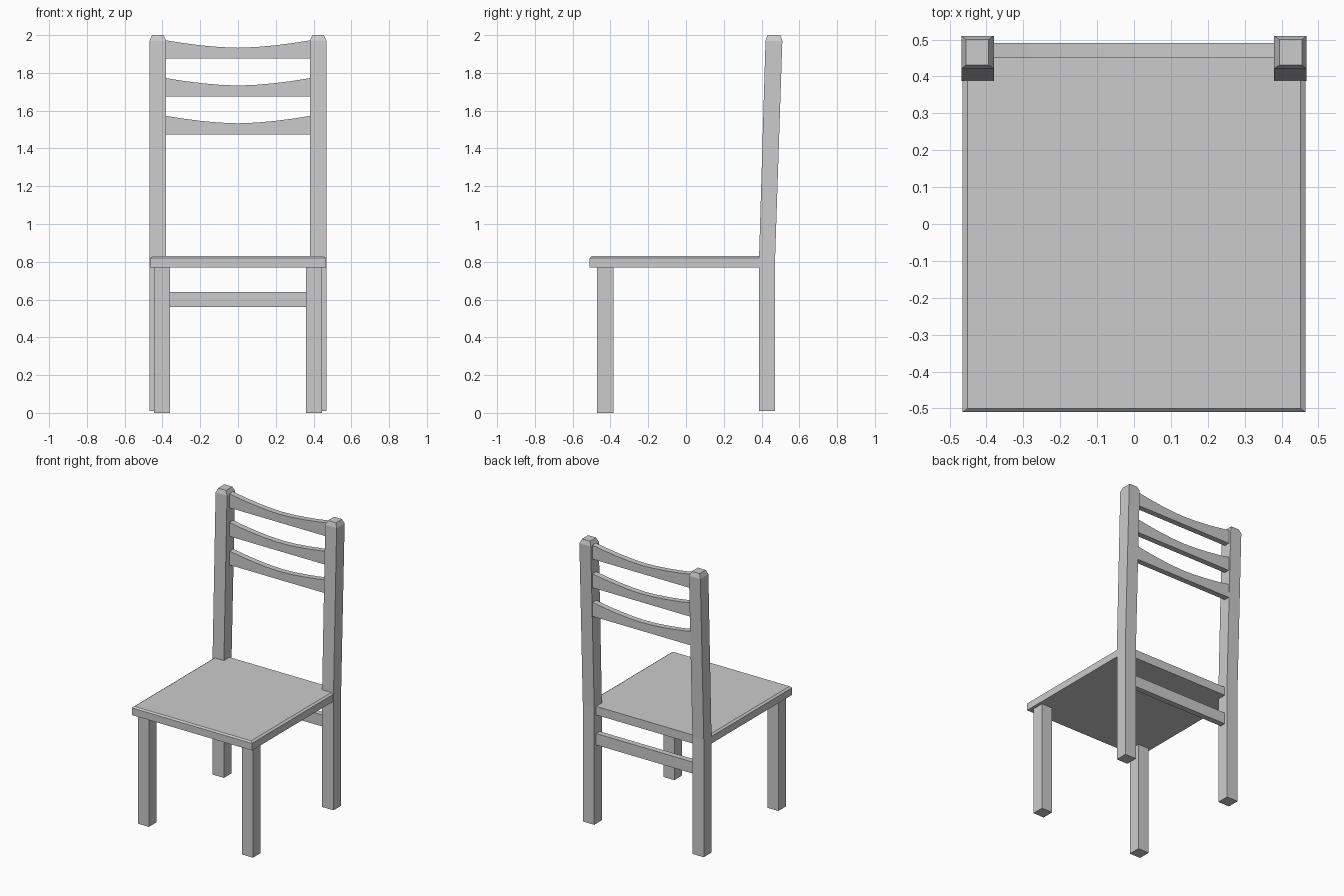
import bpy, bmesh

if "Cube" in bpy.data.objects:
    bpy.data.objects.remove(bpy.data.objects["Cube"])


def make(name, bm):
    bmesh.ops.recalc_face_normals(bm, faces=bm.faces)
    me = bpy.data.meshes.new(name)
    bm.to_mesh(me)
    bm.free()
    ob = bpy.data.objects.new(name, me)
    bpy.context.collection.objects.link(ob)
    return ob


def loft(name, sections):
    """Stack of rectangles (x0, x1, y0, y1, z) skinned and capped."""
    bm = bmesh.new()
    rings = [[bm.verts.new(p) for p in ((x0, y0, z), (x1, y0, z), (x1, y1, z), (x0, y1, z))]
             for x0, x1, y0, y1, z in sections]
    for a, b in zip(rings, rings[1:]):
        for i in range(4):
            j = (i + 1) % 4
            bm.faces.new((a[i], a[j], b[j], b[i]))
    bm.faces.new(rings[0])
    bm.faces.new(rings[-1])
    return make(name, bm)


def slat(name, z):
    """Back slat with a flat bottom and a dipped top edge."""
    n, half, y0, y1 = 8, 0.385, 0.45, 0.49
    xs = [half * (2 * i / n - 1) for i in range(n + 1)]
    outline = [(-half, z), (half, z)]
    outline += [(x, z + 0.058 + 0.04 * (abs(x) / half) ** 1.7) for x in reversed(xs)]
    bm = bmesh.new()
    face = bm.faces.new([bm.verts.new((x, y0, h)) for x, h in outline])
    ext = bmesh.ops.extrude_face_region(bm, geom=[face])
    verts = [v for v in ext["geom"] if isinstance(v, bmesh.types.BMVert)]
    bmesh.ops.translate(bm, verts=verts, vec=(0, y1 - y0, 0))
    return make(name, bm)


def mirror_x(ob):
    mod = ob.modifiers.new("mirror", "MIRROR")
    mod.use_axis[0] = True


# Seat with chamfered upper edges
loft("seat", [(-0.465, 0.465, -0.51, 0.45, 0.77),
              (-0.465, 0.465, -0.51, 0.45, 0.82),
              (-0.451, 0.451, -0.50, 0.45, 0.83)])

# Front legs
mirror_x(loft("front_legs", [(0.36, 0.445, -0.47, -0.385, 0.0),
                             (0.36, 0.445, -0.47, -0.385, 0.775)]))

# Rear posts: straight below the seat, leaning back above, chamfered tops
mirror_x(loft("rear_posts", [(0.38, 0.468, 0.387, 0.472, 0.01),
                             (0.38, 0.468, 0.387, 0.472, 0.83),
                             (0.38, 0.468, 0.421, 0.51, 1.97),
                             (0.394, 0.455, 0.431, 0.50, 2.0)]))

# Lower rear stretcher
loft("rear_stretcher", [(-0.385, 0.385, 0.41, 0.45, 0.56),
                        (-0.385, 0.385, 0.41, 0.45, 0.64)])

# Three back slats
for i in range(3):
    slat(f"back_slat_{i + 1}", 1.475 + 0.2 * i)
